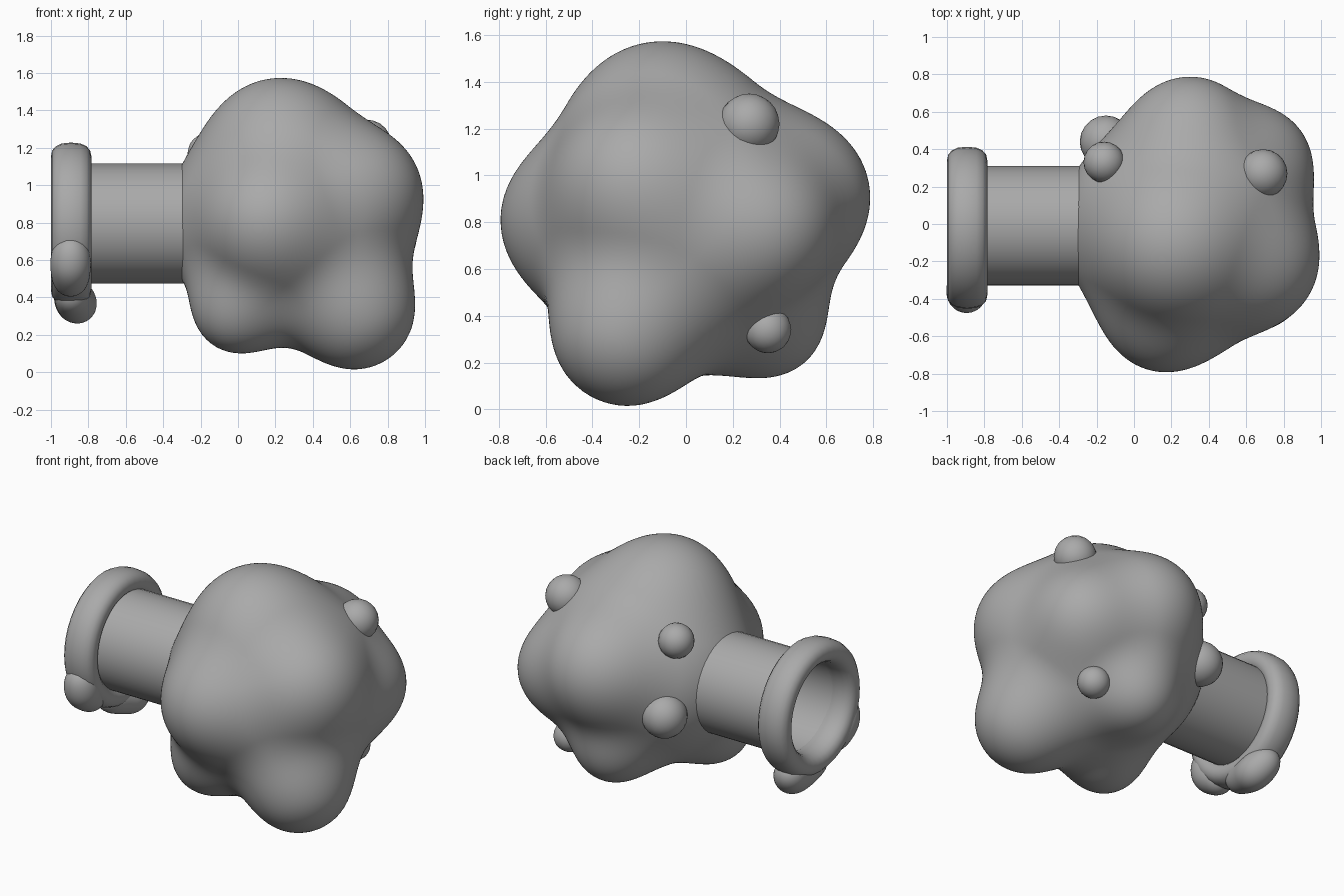
import bpy
import bmesh
import math
from mathutils import Matrix, Vector

cube = bpy.data.objects.get("Cube")
if cube:
    bpy.data.objects.remove(cube, do_unlink=True)

# Single plain grey finish
grey = bpy.data.materials.new("plain_grey")
grey.use_nodes = True
colour = (0.4, 0.4, 0.4, 1)
grey.diffuse_color = colour
grey.node_tree.nodes["Principled BSDF"].inputs["Base Color"].default_value = colour


def finish(name, bm, angle=60):
    bmesh.ops.recalc_face_normals(bm, faces=bm.faces)
    mesh = bpy.data.meshes.new(name)
    bm.to_mesh(mesh)
    bm.free()
    mesh.materials.append(grey)
    mesh.shade_smooth()
    mesh.set_sharp_from_angle(angle=math.radians(angle))
    obj = bpy.data.objects.new(name, mesh)
    bpy.context.collection.objects.link(obj)
    return obj


def smooth_min(a, b, k):
    h = max(k - abs(a - b), 0) / k
    return min(a, b) - h * h * k / 4


def blended_blob(name, centre, lumps, blend, detail, reach):
    """Ball whose surface is pushed out to the soft union of several spheres."""
    centre = Vector(centre)
    balls = [(Vector(c), r) for c, r in lumps]

    def distance(p):
        d = 9
        for c, r in balls:
            d = smooth_min(d, (p - c).length - r, blend)
        return d

    bm = bmesh.new()
    bmesh.ops.create_icosphere(bm, subdivisions=detail, radius=1)
    for v in bm.verts:
        ray = v.co.normalized()
        low, high = 0, reach
        for _ in range(14):
            mid = (low + high) / 2
            if distance(centre + ray * mid) < 0:
                low = mid
            else:
                high = mid
        v.co = centre + ray * low
    return finish(name, bm, 180)


def lathe_x(name, profile, centre, sides):
    """Closed (x, radius) profile turned around the x axis."""
    bm = bmesh.new()
    rings = []
    for i in range(sides):
        a = math.tau * i / sides
        rings.append([bm.verts.new((x, centre[0] + r * math.cos(a), centre[1] + r * math.sin(a)))
                      for x, r in profile])
    n = len(profile)
    for i in range(sides):
        a, b = rings[i], rings[(i + 1) % sides]
        for j in range(n):
            bm.faces.new((a[j], a[(j + 1) % n], b[(j + 1) % n], b[j]))
    return finish(name, bm)


# Lumpy body: core, collar around the neck, large swellings
body_lumps = [
    ((0.30, -0.02, 0.80), 0.655),
    ((0.06, 0.00, 0.80), 0.38),      # collar
    ((0.22, -0.11, 1.20), 0.365),    # top
    ((0.16, -0.48, 0.81), 0.305),    # front
    ((0.30, 0.46, 0.91), 0.325),     # back
    ((0.67, -0.22, 0.97), 0.29),     # upper outer side
    ((0.67, 0.34, 0.77), 0.265),     # rear outer side
    ((0.62, -0.25, 0.34), 0.325),    # lower outer front
    ((0.00, -0.28, 0.34), 0.235),    # lower inner front
    ((0.28, 0.36, 0.37), 0.22),      # lower back
]
blended_blob("lumpy_body", (0.32, -0.01, 0.8), body_lumps, 0.2, 6, 1.1)

# Small warts
warts = [((0.69, 0.27, 1.22), 0.13), ((0.61, 0.35, 0.34), 0.10),
         ((-0.16, 0.33, 1.17), 0.11), ((-0.15, 0.44, 0.71), 0.14)]
for number, (spot, radius) in enumerate(warts, 1):
    bm = bmesh.new()
    bmesh.ops.create_icosphere(bm, subdivisions=3, radius=radius,
                               matrix=Matrix.Translation(spot))
    finish(f"wart_{number}", bm, 180)

# Hollow neck
AXIS = (-0.01, 0.795)
lathe_x("neck_tube", [(-0.9, 0.32), (-0.1, 0.32), (-0.1, 0.3), (-0.9, 0.3)], AXIS, 40)

# Rounded rim around the opening
rim = []
for i in range(16):
    a = math.tau * i / 16
    c, s = math.cos(a), math.sin(a)
    rim.append((-0.892 + 0.108 * math.copysign(abs(c) ** 0.8, c),
                0.36 + 0.073 * math.copysign(abs(s) ** 0.9, s)))
lathe_x("rim", rim, (-0.02, 0.795), 40)

# Drips hanging from the lower edge of the rim
blended_blob("lower_drip", (-0.87, 0.06, 0.39), [
    ((-0.855, 0.11, 0.36), 0.095), ((-0.88, 0.02, 0.38), 0.085),
    ((-0.89, -0.08, 0.41), 0.08), ((-0.89, 0.18, 0.42), 0.085)], 0.1, 4, 0.4)
blended_blob("front_drip", (-0.9, -0.34, 0.56), [
    ((-0.895, -0.36, 0.56), 0.1), ((-0.895, -0.27, 0.49), 0.085),
    ((-0.895, -0.38, 0.65), 0.08)], 0.1, 4, 0.4)
